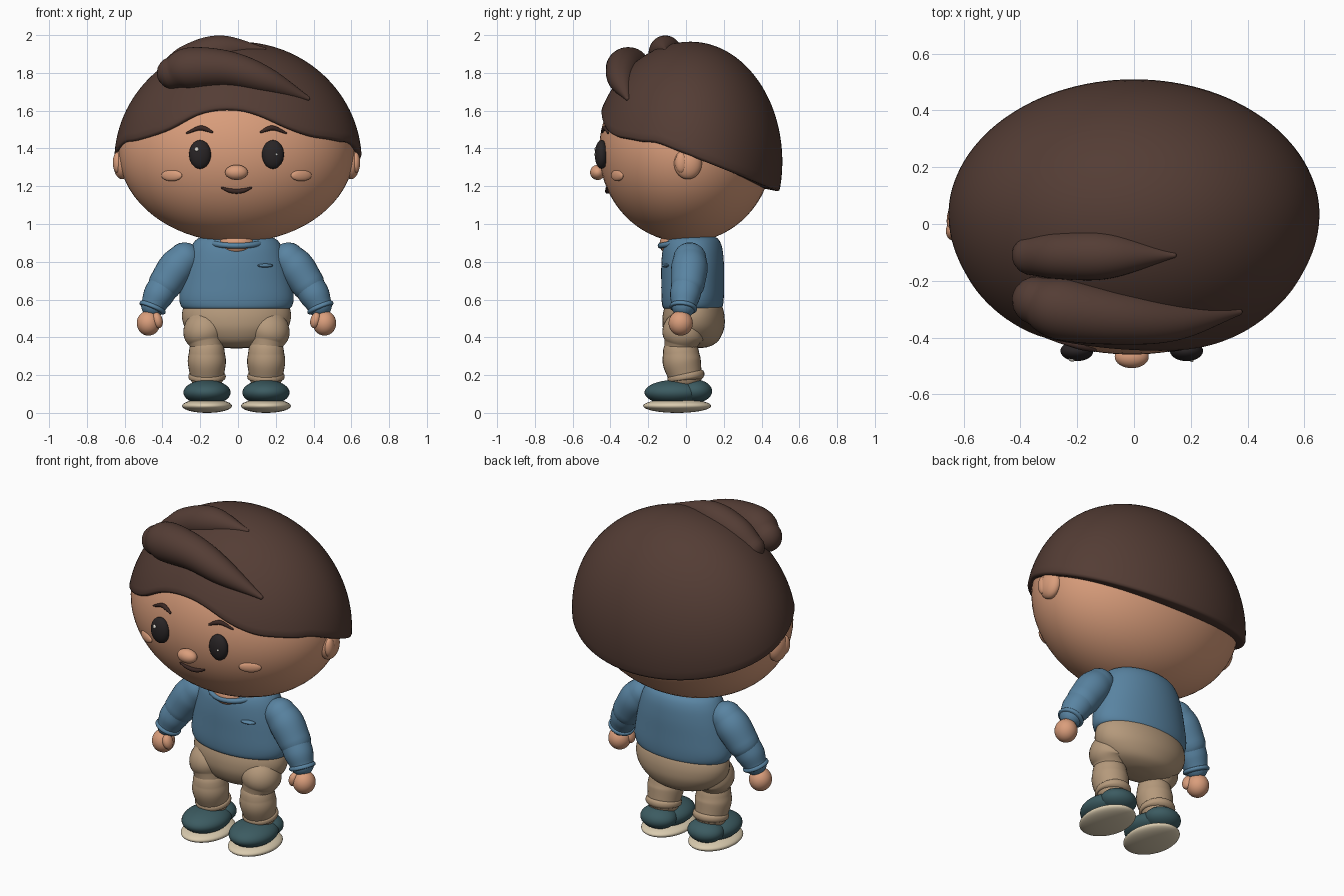
import bpy, bmesh, math
from mathutils import Vector, Matrix, Euler

cube = bpy.data.objects.get("Cube")
if cube:
    bpy.data.objects.remove(cube)

CX = -0.008                                   # body centre line
HEAD_C, HEAD_R = Vector((CX, 0, 1.39)), Vector((0.625, 0.46, 0.487))
parts = []


def material(name, rgb):
    m = bpy.data.materials.new(name)
    m.use_nodes = True
    m.diffuse_color = (*rgb, 1)
    m.node_tree.nodes["Principled BSDF"].inputs["Base Color"].default_value = (*rgb, 1)
    return m


SKIN = material("skin", (0.70, 0.34, 0.20))
HAIR = material("dark brown hair", (0.088, 0.046, 0.035))
SHIRT = material("blue shirt", (0.10, 0.23, 0.36))
PANTS = material("tan trousers", (0.46, 0.32, 0.20))
SHOE = material("teal shoe", (0.045, 0.105, 0.12))
SOLE = material("cream sole", (0.70, 0.60, 0.43))
EYE = material("eye black", (0.022, 0.018, 0.019))
BROW = material("brow brown", (0.045, 0.022, 0.018))
GLINT = material("eye glint", (0.75, 0.72, 0.65))


def finish(name, bm, mat):
    bmesh.ops.recalc_face_normals(bm, faces=bm.faces)
    me = bpy.data.meshes.new(name)
    bm.to_mesh(me)
    bm.free()
    me.materials.append(mat)
    ob = bpy.data.objects.new(name, me)
    bpy.context.collection.objects.link(ob)
    parts.append(ob)
    return ob


def ball(name, loc, radii, mat, rot=(0, 0, 0), seg=40):
    bm = bmesh.new()
    m = (Matrix.Translation(loc) @ Euler(rot).to_matrix().to_4x4()
         @ Matrix.Diagonal((*radii, 1)))
    bmesh.ops.create_uvsphere(bm, u_segments=seg, v_segments=seg // 2, radius=1, matrix=m)
    return finish(name, bm, mat)


def loft(name, rings, mat, cap_end=True):
    bm = bmesh.new()
    rows = [[bm.verts.new(p) for p in ring] for ring in rings]
    n = len(rows[0])
    for a, b in zip(rows, rows[1:]):
        for i in range(n):
            j = (i + 1) % n
            bm.faces.new((a[i], a[j], b[j], b[i]))
    bm.faces.new(rows[0])
    if cap_end:
        bm.faces.new(rows[-1])
    return finish(name, bm, mat)


def spline(pts, steps=8):
    """Smooth curve through points of any dimension."""
    p = [Vector(q) for q in pts]
    p = [2 * p[0] - p[1]] + p + [2 * p[-1] - p[-2]]
    out = []
    for a, b, c, d in zip(p, p[1:], p[2:], p[3:]):
        for k in range(steps):
            t = k / steps
            out.append(0.5 * (2 * b + (c - a) * t + (2 * a - 5 * b + 4 * c - d) * t * t
                              + (3 * b - a - 3 * c + d) * t ** 3))
    return out + [p[-2]]


def tube(name, pts, mat, n=28):
    """Round-ended tube through (x, y, z, radius) points."""
    s = spline(pts)
    first, last = (s[1] - s[0]).xyz.normalized(), (s[-1] - s[-2]).xyz.normalized()
    ang = [math.radians(a) for a in (4, 20, 40, 60, 75)]
    start = [(s[0].xyz - first * s[0].w * math.cos(a), s[0].w * math.sin(a)) for a in ang]
    end = [(s[-1].xyz + last * s[-1].w * math.cos(a), s[-1].w * math.sin(a)) for a in reversed(ang)]
    path = start + [(q.xyz, q.w) for q in s] + end
    rings = []
    for i, (c, r) in enumerate(path):
        d = path[min(i + 1, len(path) - 1)][0] - path[max(i - 1, 0)][0]
        u = d.cross(Vector((0, 1, 0))).normalized()
        v = d.cross(u).normalized()
        rings.append([c + r * (u * math.cos(t) + v * math.sin(t))
                      for t in (2 * math.pi * k / n for k in range(n))])
    return loft(name, rings, mat)


def body(name, profile, cy, mat, n=56):
    """Stacked oval sections given as (z, half width, half depth)."""
    rings = [[(CX + rx * math.cos(t), cy + ry * math.sin(t), z)
              for t in (2 * math.pi * k / n for k in range(n))]
             for z, rx, ry in spline(profile, 5)]
    return loft(name, rings, mat)


def face_y(x, z):
    """Front surface of the head at offset x and height z."""
    q = 1 - (x / HEAD_R.x) ** 2 - ((z - HEAD_C.z) / HEAD_R.z) ** 2
    return -HEAD_R.y * math.sqrt(max(q, 0))


# Head and face
ball("head", HEAD_C, HEAD_R, SKIN, seg=72)
ball("nose", (CX, -0.468, 1.273), (0.06, 0.04, 0.04), SKIN)
tube("mouth", [(CX + x, face_y(x, z) - 0.004, z, r) for x, z, r in
               ((-0.078, 1.192, 0.005), (-0.04, 1.178, 0.011), (0, 1.173, 0.013),
                (0.04, 1.178, 0.011), (0.078, 1.192, 0.005))], BROW, n=12)
for side, s in (("left", 1), ("right", -1)):
    ball(side + "_eye", (CX + s * 0.193, -0.447, 1.368), (0.058, 0.036, 0.076), EYE)
    tube(side + "_eyebrow", [(CX + s * x, face_y(x, z) - 0.004, z, r) for x, z, r in
                             ((0.13, 1.487, 0.006), (0.165, 1.503, 0.012), (0.2, 1.507, 0.012),
                              (0.262, 1.482, 0.005))], BROW, n=12)
    ball(side + "_cheek", (CX + s * 0.343, face_y(0.343, 1.257), 1.257), (0.062, 0.016, 0.03),
         SKIN, rot=(0, 0, s * 0.5))
    ball(side + "_ear", (CX + s * 0.607, 0.01, 1.322), (0.045, 0.074, 0.085), SKIN)
    ball(side + "_inner_ear", (CX + s * 0.63, -0.025, 1.325), (0.025, 0.033, 0.055), SKIN)
ball("right_eye_glint", (-0.218, -0.476, 1.395), (0.012, 0.009, 0.012), GLINT, seg=16)
ball("left_eye_glint", (0.204, -0.481, 1.368), (0.006, 0.006, 0.007), GLINT, seg=16)

# Hair cap with a swept hairline, as (degrees from the front, height)
HAIRLINE = [(-65, 1.44), (-48, 1.475), (-35, 1.515), (-22, 1.595), (-10, 1.62), (2, 1.617),
            (12, 1.585), (25, 1.52), (38, 1.475), (52, 1.462), (65, 1.44)]
HC, HR = Vector((0, 0.025, 1.33)), Vector((0.655, 0.485, 0.635))


def hair_depth(a):
    return -0.525 * math.cos(a) if math.cos(a) > 0 else -HR.y * math.cos(a)


def hem(a):
    d = math.degrees(a)
    for (d0, z0), (d1, z1) in zip(HAIRLINE, HAIRLINE[1:]):
        if d0 <= d <= d1:
            return z0 + (z1 - z0) * (d - d0) / (d1 - d0)
    return 1.385 - 0.384 * (HC.y + hair_depth(a))


N, ROWS = 120, 28
angles = [2 * math.pi * k / N - math.pi for k in range(N)]
hems = [hem(a) for a in angles]
for _ in range(3):
    hems = [(hems[k - 1] + 2 * hems[k] + hems[(k + 1) % N]) / 4 for k in range(N)]


def hair_ring(f, scale=1, drop=0):
    ring = []
    for a, z in zip(angles, hems):
        phi = f * math.acos((z - HC.z) / HR.z)
        r = math.sin(phi) * scale
        ring.append(HC + Vector((HR.x * math.sin(a) * r, hair_depth(a) * r,
                                 HR.z * math.cos(phi) - drop)))
    return ring


rings = [hair_ring(k / ROWS) for k in [0.15] + list(range(1, ROWS + 1))]
rings += [hair_ring(1, 0.99, 0.012), hair_ring(1, 0.97, 0.016), hair_ring(1, 0.8, 0.0)]
loft("hair_cap", rings, HAIR, cap_end=False)
tube("front_hair_lock", [(-0.345, -0.27, 1.80, 0.085), (-0.25, -0.30, 1.825, 0.11),
                         (-0.05, -0.33, 1.82, 0.095), (0.15, -0.34, 1.76, 0.07),
                         (0.37, -0.31, 1.665, 0.012)], HAIR, n=40)
tube("top_hair_lock", [(-0.36, -0.11, 1.80, 0.07), (-0.25, -0.11, 1.87, 0.085),
                       (-0.08, -0.11, 1.918, 0.081), (0.14, -0.11, 1.925, 0.01)], HAIR, n=40)

# Torso, neck, collar and pocket
body("shirt_body", [(0.548, 0.26, 0.14), (0.56, 0.29, 0.158), (0.61, 0.303, 0.165),
                    (0.70, 0.29, 0.166), (0.80, 0.268, 0.165), (0.88, 0.24, 0.155),
                    (0.925, 0.20, 0.13), (0.94, 0.12, 0.08)], 0.035, SHIRT)
ball("neck", (CX, -0.045, 0.895), (0.105, 0.095, 0.075), SKIN)
bm = bmesh.new()
collar = [Vector((CX + 0.145 * math.cos(t), -0.005 + 0.13 * math.sin(t), 0.91 + 0.025 * math.sin(t)))
          for t in (2 * math.pi * k / 48 for k in range(48))]
rows = []
for c in collar:
    out = (c - Vector((CX, -0.005, c.z))).normalized()
    rows.append([bm.verts.new(c + 0.015 * (out * math.cos(t) + Vector((0, 0, math.sin(t)))))
                 for t in (2 * math.pi * k / 12 for k in range(12))])
for i in range(48):
    for k in range(12):
        bm.faces.new((rows[i - 1][k - 1], rows[i - 1][k], rows[i][k], rows[i][k - 1]))
finish("collar", bm, SHIRT)
ball("chest_pocket", (CX + 0.152, -0.11, 0.78), (0.043, 0.018, 0.01), SHIRT, rot=(0, 0, 0.2))

# Trousers
body("trouser_hips", [(0.575, 0.26, 0.14), (0.555, 0.282, 0.155), (0.50, 0.288, 0.165),
                      (0.44, 0.265, 0.16), (0.38, 0.20, 0.13), (0.35, 0.11, 0.08),
                      (0.342, 0.03, 0.02)], 0.04, PANTS)

for side, s in (("left", 1), ("right", -1)):
    def at(x, y, z, *r):
        return (CX + s * x, y, z, *r)

    # Arms
    tube(side + "_upper_arm", [at(0.275, 0.02, 0.815, 0.088), at(0.32, 0.018, 0.765, 0.097),
                               at(0.375, 0.01, 0.685, 0.09)], SHIRT)
    tube(side + "_forearm", [at(0.385, 0.005, 0.67, 0.082), at(0.415, -0.005, 0.62, 0.08),
                             at(0.44, -0.012, 0.57, 0.066)], SHIRT)
    tube(side + "_sleeve_cuff", [at(0.438, -0.012, 0.572, 0.055), at(0.441, -0.013, 0.565, 0.071),
                                 at(0.447, -0.015, 0.55, 0.071), at(0.45, -0.016, 0.543, 0.045)], SHIRT)
    ball(side + "_hand", at(0.466, -0.028, 0.475), (0.062, 0.064, 0.066), SKIN)
    ball(side + "_thumb", at(0.418, -0.055, 0.49), (0.027, 0.033, 0.043), SKIN, rot=(0, s * 0.25, 0))

    # Legs
    tube(side + "_thigh", [at(0.165, 0.01, 0.47, 0.105), at(0.168, -0.015, 0.42, 0.113),
                           at(0.16, -0.025, 0.37, 0.09)], PANTS)
    tube(side + "_calf", [at(0.157, -0.027, 0.32, 0.095), at(0.157, -0.022, 0.27, 0.101),
                          at(0.156, -0.005, 0.20, 0.09)], PANTS)
    tube(side + "_trouser_cuff", [at(0.156, -0.005, 0.215, 0.07), at(0.156, -0.003, 0.205, 0.096),
                                  at(0.156, 0.002, 0.18, 0.096), at(0.156, 0.003, 0.172, 0.07)], PANTS)

    # Shoes
    ball(side + "_sole", at(0.156, -0.047, 0.037), (0.132, 0.18, 0.037), SOLE)
    ball(side + "_shoe_toe", at(0.156, -0.062, 0.108), (0.125, 0.158, 0.066), SHOE)
    ball(side + "_shoe_heel", at(0.156, 0.045, 0.115), (0.105, 0.093, 0.062), SHOE)

# Smooth shading with crisp edges kept
for ob in bpy.context.selected_objects:
    ob.select_set(False)
for ob in parts:
    ob.select_set(True)
bpy.context.view_layer.objects.active = parts[0]
bpy.ops.object.shade_smooth_by_angle(angle=math.radians(50))
